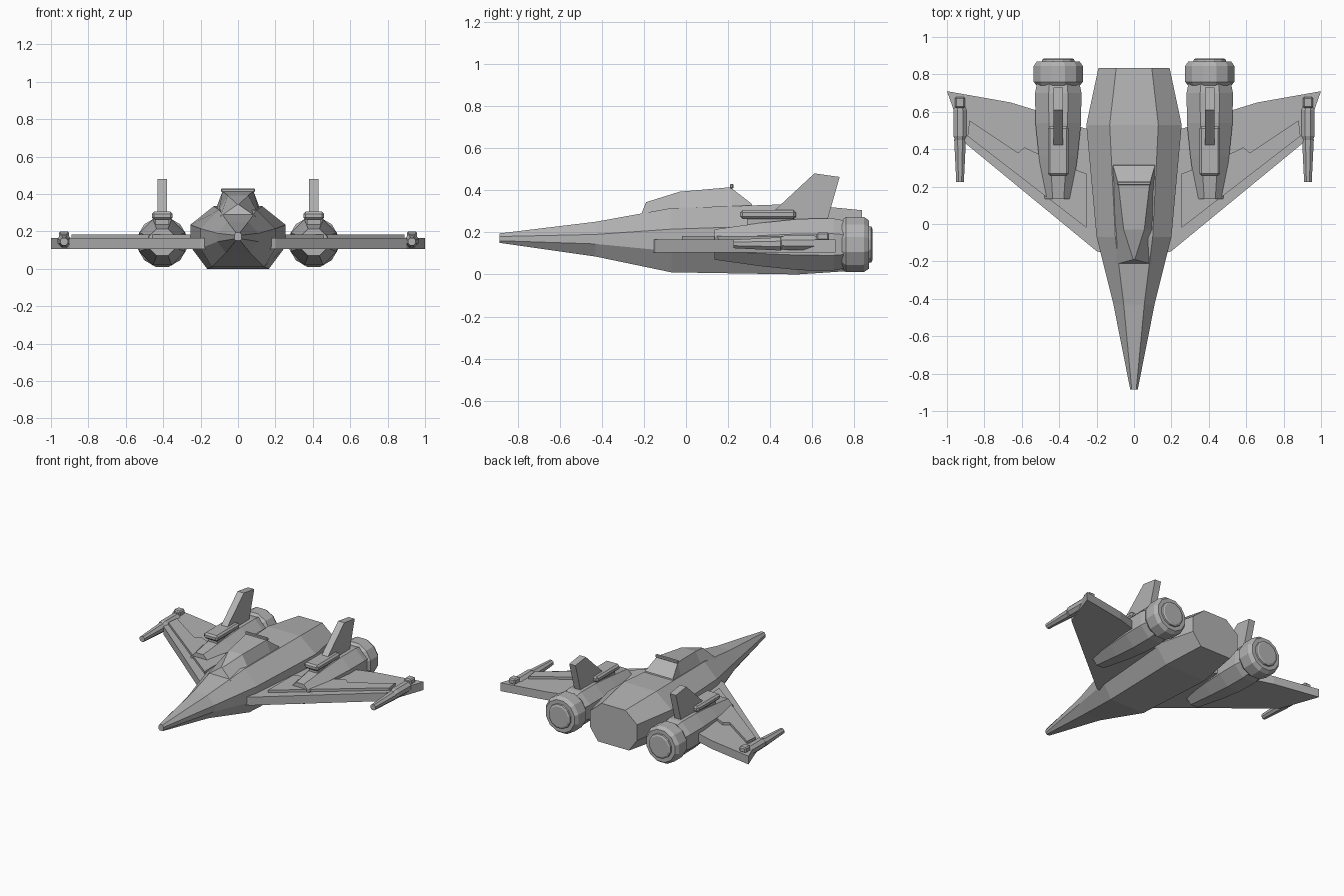
import bpy, bmesh, math
from mathutils import Matrix

cube = bpy.data.objects.get("Cube")
if cube:
    bpy.data.objects.remove(cube)

hull = bpy.data.materials.new("hull grey")
hull.use_nodes = True
GREY = (0.45, 0.45, 0.45, 1)
hull.diffuse_color = GREY
hull.node_tree.nodes["Principled BSDF"].inputs["Base Color"].default_value = GREY


def finish(name, bm, mirror=False):
    """Turn a bmesh into a flat-shaded object, mirrored across x if asked."""
    bmesh.ops.recalc_face_normals(bm, faces=bm.faces)
    me = bpy.data.meshes.new(name)
    bm.to_mesh(me)
    bm.free()
    me.materials.append(hull)
    ob = bpy.data.objects.new(name, me)
    bpy.context.collection.objects.link(ob)
    if mirror:
        mod = ob.modifiers.new("Mirror", "MIRROR")
        mod.use_clip = False
        mod.use_mirror_merge = False
    return ob


def loft(name, rings, mirror=False):
    """Skin a list of equal-length point rings and cap both ends."""
    bm = bmesh.new()
    loops = [[bm.verts.new(p) for p in ring] for ring in rings]
    n = len(loops[0])
    for a, b in zip(loops, loops[1:]):
        for i in range(n):
            j = (i + 1) % n
            bm.faces.new((a[i], a[j], b[j], b[i]))
    bm.faces.new(loops[0])
    bm.faces.new(loops[-1])
    return finish(name, bm, mirror)


def lathe(name, x, z, profile, sides):
    """Faceted body along y from (y, radius) pairs, flat side up."""
    angles = [2 * math.pi * (i + 0.5) / sides for i in range(sides)]
    return loft(name, [[(x + r * math.sin(a), y, z + r * math.cos(a)) for a in angles]
                       for y, r in profile], True)


def slab(name, outline, z0, z1):
    """Flat plate from an (x, y) outline."""
    return loft(name, [[(x, y, z) for x, y in outline] for z in (z0, z1)], True)


def box(name, centre, size, bevel=0, mirror=True):
    bm = bmesh.new()
    bmesh.ops.create_cube(bm, size=1, matrix=Matrix.Translation(centre) @ Matrix.Diagonal((*size, 1)))
    if bevel:
        bmesh.ops.bevel(bm, geom=bm.edges[:], offset=bevel, segments=1, affect='EDGES')
    return finish(name, bm, mirror)


# Fuselage: eight-sided sections
def section(y, half, top, bottom, zb, zl, zu, zt):
    side = [(bottom, zb), (half, zl), (half, zu), (top, zt)]
    pts = side + [(-x, z) for x, z in reversed(side)]
    return [(x, y, z) for x, z in pts]


loft("fuselage", [
    section(-0.885, 0.02, 0.012, 0.012, 0.15, 0.16, 0.18, 0.195),
    section(-0.43, 0.11, 0.055, 0.065, 0.085, 0.145, 0.19, 0.25),
    section(-0.07, 0.20, 0.10, 0.14, 0.01, 0.11, 0.215, 0.315),
    section(0.53, 0.255, 0.13, 0.165, 0.0, 0.12, 0.235, 0.335),
    section(0.835, 0.19, 0.095, 0.125, 0.02, 0.11, 0.225, 0.305)])

# Canopy: sloped windscreen, tapering roof and sloped back
def canopy_ring(y_base, y_top, base, top, z_base, z_top):
    return [(-base, y_base, z_base), (-top, y_top, z_top),
            (top, y_top, z_top), (base, y_base, z_base)]


loft("canopy", [
    canopy_ring(-0.215, -0.19, 0.095, 0.004, 0.28, 0.343),
    canopy_ring(-0.03, -0.03, 0.105, 0.055, 0.30, 0.393),
    canopy_ring(0.22, 0.21, 0.112, 0.083, 0.31, 0.414),
    canopy_ring(0.32, 0.312, 0.115, 0.112, 0.31, 0.336)])
box("canopy_ridge", (0, 0.217, 0.419), (0.18, 0.018, 0.02), 0.004, False)

# Swept wings with raised panels
slab("wing", [(0.15, -0.16), (0.20, -0.145), (0.90, 0.43), (1.0, 0.71),
              (0.66, 0.65), (0.53, 0.61), (0.26, 0.51), (0.15, 0.5)], 0.105, 0.165)
slab("wing_panel", [(0.255, -0.02), (0.89, 0.47), (0.88, 0.555), (0.62, 0.38),
                    (0.585, 0.41), (0.40, 0.32), (0.255, 0.27)], 0.16, 0.183)

# Wing tip cannons
lathe("cannon_barrel", 0.93, 0.145, [(0.225, 0.022), (0.45, 0.034), (0.46, 0.027)], 8)
lathe("cannon_body", 0.93, 0.15, [(0.45, 0.03), (0.47, 0.038), (0.61, 0.038), (0.64, 0.025)], 8)
box("cannon_mount", (0.93, 0.65, 0.18), (0.055, 0.06, 0.04), 0.008)

# Engines: tapered nacelle, exhaust ring and nozzle
EX, EZ = 0.405, 0.142
lathe("engine_nacelle", EX, EZ, [(0.135, 0.078), (0.36, 0.112), (0.54, 0.132),
                                 (0.70, 0.134), (0.77, 0.12)], 8)
lathe("engine_ring", EX, EZ, [(0.74, 0.12), (0.76, 0.136), (0.845, 0.136), (0.87, 0.118)], 12)
lathe("engine_nozzle", EX, EZ, [(0.86, 0.092), (0.88, 0.088), (0.886, 0.075)], 12)

# Pods and fins on top of the engines
box("engine_pod", (EX, 0.39, 0.284), (0.112, 0.265, 0.042), 0.012)
box("pod_pylon", (EX, 0.40, 0.24), (0.07, 0.22, 0.06))
fin = [(0.40, 0.285), (0.61, 0.48), (0.73, 0.463), (0.675, 0.27), (0.665, 0.23), (0.42, 0.24)]
loft("tail_fin", [[(x, y, z) for y, z in fin] for x in (EX - 0.025, EX + 0.025)], True)
